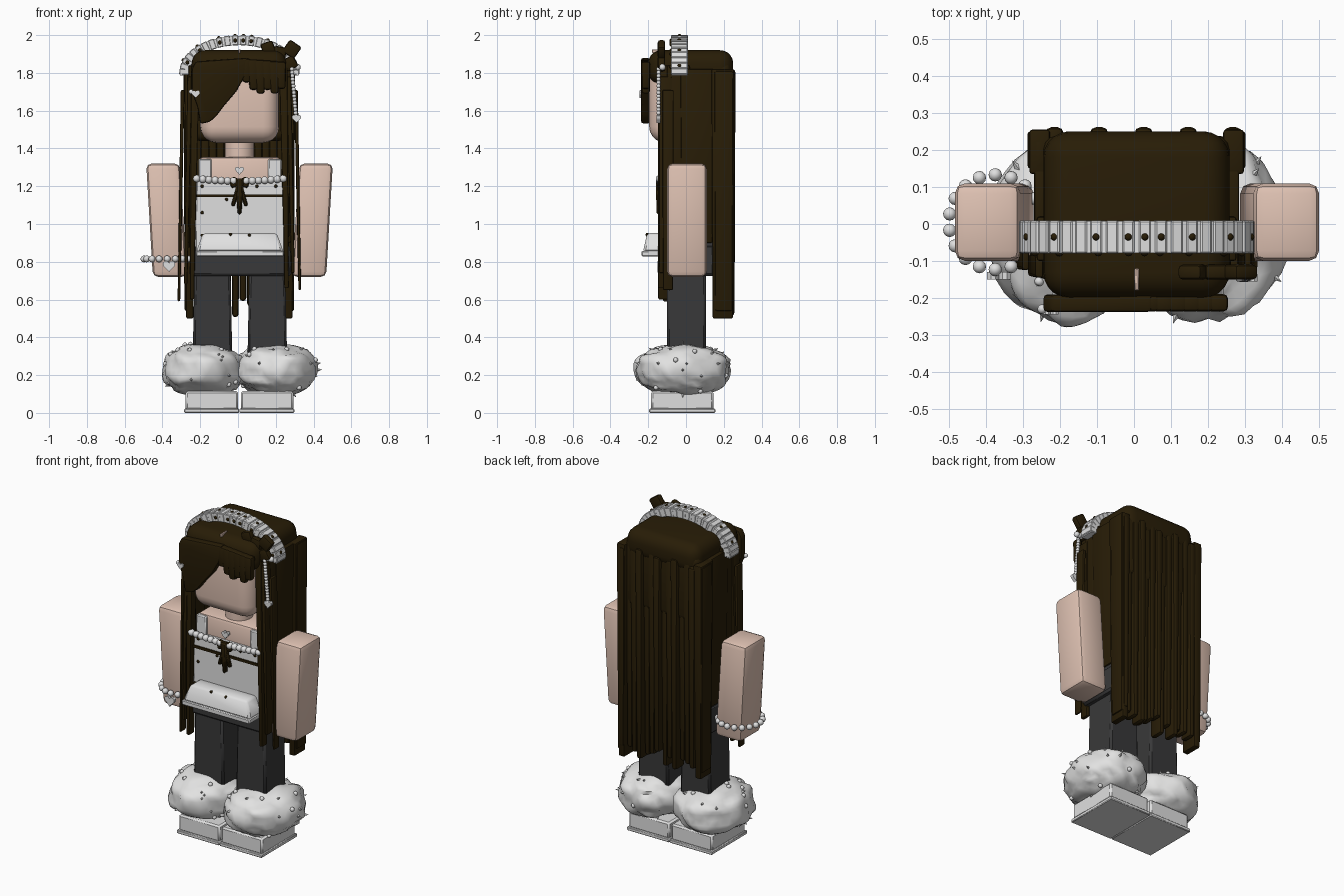
import bpy, bmesh, math, random
from mathutils import Vector, Matrix, noise

if "Cube" in bpy.data.objects:
    bpy.data.objects.remove(bpy.data.objects["Cube"])

random.seed(4)


def material(name, col):
    m = bpy.data.materials.new(name)
    m.diffuse_color = (*col, 1)
    m.use_nodes = True
    m.node_tree.nodes["Principled BSDF"].inputs["Base Color"].default_value = m.diffuse_color
    return m


HAIR = material("dark brown", (0.021, 0.012, 0.002))
SKIN = material("skin", (0.74, 0.54, 0.45))
WHITE = material("soft white", (0.74, 0.74, 0.74))
FUR = material("fur white", (0.76, 0.76, 0.755))
DARK = material("charcoal", (0.04, 0.04, 0.041))


def finish(name, bm, mat, angle=40):
    bmesh.ops.recalc_face_normals(bm, faces=bm.faces)
    me = bpy.data.meshes.new(name)
    bm.to_mesh(me)
    bm.free()
    me.materials.append(mat)
    ob = bpy.data.objects.new(name, me)
    bpy.context.collection.objects.link(ob)
    bpy.ops.object.select_all(action='DESELECT')
    ob.select_set(True)
    bpy.context.view_layer.objects.active = ob
    bpy.ops.object.shade_smooth_by_angle(angle=math.radians(angle))
    return ob


def add_box(bm, lo, hi, bevel=0.0, seg=1, bottom=(1, 1), shift=0.0, mtx=None):
    """Box between two corners; the bottom face can be scaled and shifted in x."""
    t = bmesh.new()
    bmesh.ops.create_cube(t, size=1)
    lo, hi = Vector(lo), Vector(hi)
    c, s = (lo + hi) / 2, hi - lo
    for v in t.verts:
        k = bottom if v.co.z < 0 else (1, 1)
        sx = shift if v.co.z < 0 else 0
        v.co = Vector((c.x + v.co.x * s.x * k[0] + sx, c.y + v.co.y * s.y * k[1], c.z + v.co.z * s.z))
    if bevel:
        bmesh.ops.bevel(t, geom=t.edges[:], offset=bevel, segments=seg, profile=0.5, affect='EDGES')
    if mtx:
        t.transform(mtx)
    me = bpy.data.meshes.new("tmp")
    t.to_mesh(me)
    t.free()
    bm.from_mesh(me)
    bpy.data.meshes.remove(me)


def box(name, lo, hi, mat, *args, **kw):
    bm = bmesh.new()
    add_box(bm, lo, hi, *args, **kw)
    return finish(name, bm, mat)


def prism(name, pts, y0, y1, mat, bevel=0.0):
    """Front-facing outline (x, z) given depth along y."""
    bm = bmesh.new()
    f = bm.faces.new([bm.verts.new((x, y0, z)) for x, z in pts])
    r = bmesh.ops.extrude_face_region(bm, geom=[f])
    for v in r["geom"]:
        if isinstance(v, bmesh.types.BMVert):
            v.co.y = y1
    if bevel:
        bmesh.ops.bevel(bm, geom=bm.edges[:], offset=bevel, segments=2, profile=0.5, affect='EDGES')
    return finish(name, bm, mat)


def beads(name, pts, r, mat=WHITE):
    bm = bmesh.new()
    for p in pts:
        bmesh.ops.create_uvsphere(bm, u_segments=12, v_segments=8, radius=r, matrix=Matrix.Translation(p))
    return finish(name, bm, mat)


def heart(name, x, y, z, r):
    pts = []
    for i in range(18):
        a = 2 * math.pi * i / 18
        h = 13 * math.cos(a) - 5 * math.cos(2 * a) - 2 * math.cos(3 * a) - math.cos(4 * a)
        pts.append((x + r * math.sin(a) ** 3, z + r * h / 16))
    prism(name, pts, y - 0.01, y + 0.01, WHITE)


def strands(name, rows, bevel=0.014):
    """Tapering locks: x, y, top, bottom, width, depth, sideways lean."""
    bm = bmesh.new()
    for x, y, zt, zb, w, d, lean in rows:
        add_box(bm, (x - w / 2, y - d / 2, zb), (x + w / 2, y + d / 2, zt), bevel, 2, (0.7, 0.9), lean)
    return finish(name, bm, HAIR)


# boots, fluffy cuffs and legs
for side, x0, x1 in (("left", -0.285, 0.006), ("right", 0.008, 0.298)):
    box(side + "_boot", (x0 + 0.007, -0.185, 0.015), (x1 - 0.005, 0.145, 0.115), WHITE, 0.01)
    box(side + "_sole", (x0, -0.195, 0), (x1, 0.155, 0.022), WHITE, 0.004)
    cx = -0.182 if side == "left" else 0.198
    bm = bmesh.new()
    bmesh.ops.create_icosphere(bm, subdivisions=4, radius=1)
    for v in bm.verts:
        p = v.co.copy()
        q = Matrix.Rotation(p.z * 0.7, 3, 'Z') @ p
        off = Vector((cx * 20, 3, 1))
        n = abs(noise.noise(q * 1.6 + off))
        k = 1.03 - 0.09 * (1 - min(1, n * 3)) + 0.06 * noise.noise(p * 2.2 - off)
        zz = math.copysign(abs(p.z) ** 0.72, p.z)
        rr = 1.03 - 0.03 * abs(zz)
        v.co = Vector((cx + 0.212 * k * rr * p.x, -0.017 + 0.243 * k * rr * p.y, 0.228 + 0.137 * k * zz))
    surf = [v.co.copy() for v in bm.verts]
    finish(side + "_fur_cuff", bm, FUR, 60)
    # little tufts and pearls scattered on the fur
    tufts = bmesh.new()
    mid = Vector((cx, -0.015, 0.22))
    for p in random.sample(surf, 20):
        d = (p - mid).normalized()
        m = Matrix.Translation(p) @ d.to_track_quat('Z', 'Y').to_matrix().to_4x4()
        bmesh.ops.create_cone(tufts, segments=4, radius1=0.015, radius2=0, depth=0.04, matrix=m)
    finish(side + "_fur_tufts", tufts, FUR, 20)
    beads(side + "_fur_pearls", random.sample(surf, 12), 0.013)
    lx = -0.135 if side == "left" else 0.155
    box(side + "_leg", (lx - 0.095, -0.10, 0.3), (lx + 0.095, 0.105, 0.78), DARK, 0.012, bottom=(1.1, 1))

# hips, torso and top
box("hips", (-0.25, -0.115, 0.725), (0.275, 0.15, 0.89), DARK, 0.012, bottom=(1.03, 1))
box("hips_back", (-0.245, 0.0, 0.8), (0.27, 0.15, 0.96), DARK, 0.012)
box("chest", (-0.205, -0.10, 1.15), (0.225, 0.10, 1.355), SKIN, 0.02, 2)
box("top_bodice", (-0.225, -0.118, 0.85), (0.255, 0.11, 1.235), WHITE, 0.01, bottom=(1.02, 1))
for x in (-0.175, 0.195):
    box("strap", (x - 0.035, -0.112, 1.2), (x + 0.035, 0.112, 1.345), WHITE, 0.006)
box("peplum", (-0.185, -0.205, 0.85), (0.205, -0.1, 0.952), WHITE, 0.012, bottom=(1.19, 1.45))
box("peplum_hem", (-0.222, -0.235, 0.828), (0.242, -0.09, 0.858), WHITE, 0.005)
box("waist_ribbon", (-0.235, -0.127, 1.142), (0.272, -0.117, 1.157), HAIR)

# chest bow: two loops, knot and tails
bm = bmesh.new()
for s in (-1, 1):
    for ang, ln, w in ((75, 0.05, 0.036), (115, 0.045, 0.03), (16, 0.13, 0.02)):
        m = Matrix.Translation((0.008, -0.14, 1.22)) @ Matrix.Rotation(math.radians(-s * ang), 4, 'Y')
        add_box(bm, (-w / 2, -0.012, -ln), (w / 2, 0.012, 0), 0.006, mtx=m)
add_box(bm, (-0.016, -0.16, 1.05), (0.032, -0.118, 1.24), 0.009, bottom=(0.4, 0.8))
finish("chest_bow", bm, HAIR)

# necklace and pendant
beads("necklace", [Vector((0.01 + 0.23 * t, -0.14, 1.228 + 0.012 * t * t)) for t in [i / 7 - 1 for i in range(15)]
                   if abs(t) > 0.12], 0.02)
heart("necklace_heart", 0.008, -0.13, 1.285, 0.024)

# small studs on the top
beads("top_studs", [Vector((x, y, z)) for x, y, z in (
    (-0.19, -0.118, 1.2), (0.1, -0.118, 1.2), (0.2, -0.118, 1.2), (-0.19, -0.118, 1.06), (-0.06, -0.118, 1.13),
    (-0.04, -0.205, 0.945), (0.06, -0.205, 0.94), (-0.19, -0.15, 0.94), (0.195, -0.19, 0.935))], 0.0085, HAIR)

# arms
for s, n in ((-1, "left_arm"), (1, "right_arm")):
    c = 0.008 + s * 0.405
    box(n, (c - 0.089, -0.10, 0.72), (c + 0.089, 0.11, 1.32), SKIN, 0.028, 2, bottom=(1.02, 1), shift=-s * 0.037)

# bracelet
beads("bracelet", [Vector((-0.375 + 0.125 * math.cos(a), 0.005 + 0.128 * math.sin(a), 0.815))
                   for a in [2 * math.pi * (i + 0.5) / 18 for i in range(18)]], 0.018)
heart("bracelet_heart", -0.365, -0.14, 0.78, 0.034)

# neck and head
bm = bmesh.new()
bmesh.ops.create_cone(bm, cap_ends=True, segments=24, radius1=0.078, radius2=0.078, depth=0.14,
                      matrix=Matrix.Translation((0.008, 0, 1.4)))
finish("neck", bm, SKIN)
box("head", (-0.2, -0.195, 1.43), (0.218, 0.16, 1.86), SKIN, 0.085, 5)

# hair cap, with a back part covering the skull
box("hair_cap", (-0.245, -0.2, 1.74), (0.258, 0.25, 1.92), HAIR, 0.07, 5)
box("hair_back", (-0.245, -0.04, 1.44), (0.258, 0.24, 1.86), HAIR, 0.04, 3)

# long back locks
n = 14
strands("back_locks", [(-0.255 + 0.522 * i / (n - 1), 0.2 + 0.012 * (i * 2 % 3 - 1), 1.82 - 0.02 * (i % 2),
                        0.5 + random.random() * 0.1, 0.05, 0.1, 0) for i in range(n)], 0.017)

# side locks on both sides of the face, the front ones thin and leaning out
rows = []
for s in (-1, 1):
    for x, y, zt, zb, w, d, lean in (
            (0.262, 0.195, 1.82, 0.5, 0.056, 0.12, 0), (0.277, 0.2, 1.81, 0.54, 0.036, 0.1, 0),
            (0.26, 0.06, 1.82, 0.9, 0.035, 0.18, 0), (0.254, -0.04, 1.84, 0.87, 0.032, 0.12, 0),
            (0.238, -0.12, 1.84, 0.6, 0.034, 0.06, 0.012), (0.262, -0.11, 1.78, 0.68, 0.026, 0.07, 0.022),
            (0.3, -0.095, 1.71, 0.59, 0.02, 0.06, 0.02), (0.222, -0.125, 1.8, 0.72, 0.022, 0.05, 0.024)):
        rows.append((0.007 + s * x, y, zt, zb + (0.06 if s > 0 and y < 0 else 0), w, d, s * lean))
strands("side_locks", rows, 0.008)

# fringe: one large sweep and overlapping short locks
prism("fringe_sweep", [(-0.225, 1.86), (0.05, 1.88), (0.035, 1.78), (-0.01, 1.70), (-0.07, 1.63), (-0.115, 1.57),
                       (-0.15, 1.54), (-0.2, 1.53), (-0.215, 1.62), (-0.245, 1.7), (-0.245, 1.82)],
      -0.238, -0.19, HAIR, 0.012)
strands("fringe_locks", [(0.04 + 0.037 * i, -0.213, 1.875 - 0.003 * i, (1.75, 1.71, 1.69, 1.71, 1.69, 1.715)[i],
                          0.06, 0.048, 0.006) for i in range(6)])


# headband: smooth band with wide raised ribs and dark dots
def arc(deg):
    a = math.radians(deg)
    t = math.atan2(math.cos(a) / 0.29, math.sin(a) / 0.172)
    return Matrix.Translation((0.007 + 0.29 * math.cos(a), -0.035, 1.80 + 0.172 * math.sin(a))) \
        @ Matrix.Rotation(t, 4, 'Y')


bm, dots, rings, N = bmesh.new(), [], [], 32
for i in range(N + 1):
    m = arc(-4 + 188 * i / N)
    rings.append([bm.verts.new(m @ Vector((0, y, z)))
                  for y, z in ((-0.043, -0.024), (0.043, -0.024), (0.043, 0.024), (-0.043, 0.024))])
for a, b in zip(rings, rings[1:]):
    for j in range(4):
        bm.faces.new((a[j], a[(j + 1) % 4], b[(j + 1) % 4], b[j]))
bm.faces.new(rings[0])
bm.faces.new(rings[-1])
for i in range(22):
    m = arc(2 + 176 * i / 21)
    add_box(bm, (-0.016, -0.045, -0.026), (0.016, 0.045, 0.028), 0.004, 1, mtx=m)
    if i % 3 == 1 or i in (9, 11):
        dots += [m @ Vector((0, 0, 0.024)), m @ Vector((0, -0.042, 0))]
finish("headband", bm, WHITE, 25)
beads("headband_dots", dots, 0.0105, HAIR)

# hair bow on the right side of the band
bm = bmesh.new()
for x, z, ang, h in ((0.285, 1.925, 35, 0.038), (0.16, 1.93, -20, 0.034), (0.22, 1.905, 10, 0.034),
                     (0.275, 1.85, 60, 0.034)):
    m = Matrix.Translation((x, -0.13, z)) @ Matrix.Rotation(math.radians(ang), 4, 'Y')
    add_box(bm, (-h, -0.02, -h), (h, 0.02, h), 0.012, 2, mtx=m)
finish("hair_bow", bm, HAIR)

# bead drop, heart and hair pins
beads("bead_drop", [Vector((0.285 + 0.022 * i / 14, -0.145, 1.82 - 0.25 * i / 14)) for i in range(15)], 0.0115)
heart("drop_heart", 0.31, -0.145, 1.56, 0.025)
heart("hair_pin_heart", -0.225, -0.235, 1.69, 0.022)
beads("hair_pin_pearl", [Vector((-0.248, -0.23, 1.7))], 0.013)
beads("bow_pearls", [Vector((x, -0.125, 1.83)) for x in (0.28, 0.3, 0.315)], 0.017)
box("parting_pin", (0.002, -0.18, 1.905), (0.014, -0.12, 1.925), SKIN, 0.003)
